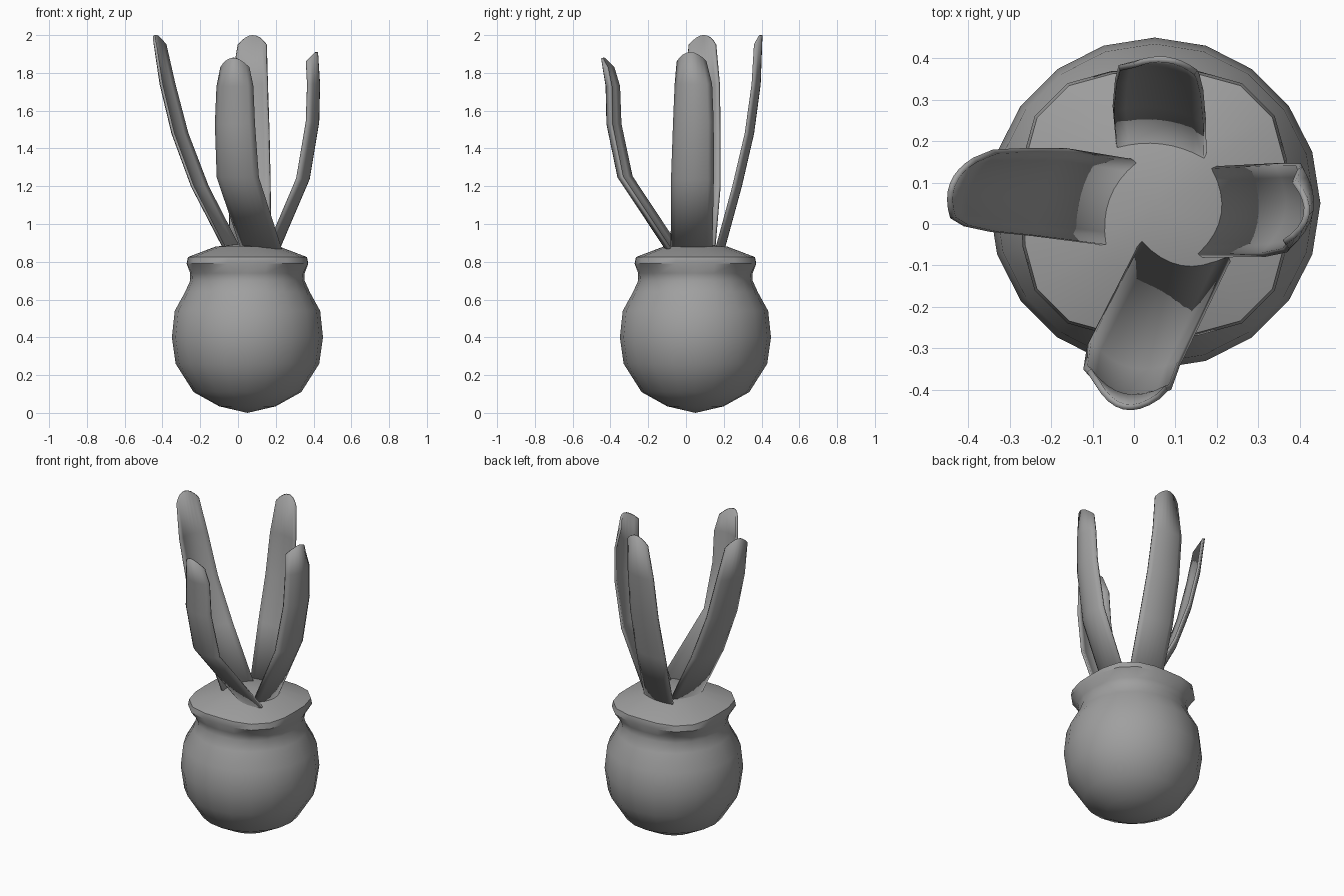
import bpy, bmesh, math
from mathutils import Vector

cube = bpy.data.objects.get("Cube")
if cube:
    bpy.data.objects.remove(cube, do_unlink=True)

grey = bpy.data.materials.new("plain_grey")
grey.use_nodes = True
grey.diffuse_color = (0.35, 0.35, 0.35, 1)
grey.node_tree.nodes["Principled BSDF"].inputs["Base Color"].default_value = (0.35, 0.35, 0.35, 1)


def finish(name, bm, thickness=0):
    """Turn a bmesh into a smooth-shaded object, optionally thickened."""
    bmesh.ops.recalc_face_normals(bm, faces=bm.faces)
    mesh = bpy.data.meshes.new(name)
    bm.to_mesh(mesh)
    bm.free()
    mesh.materials.append(grey)
    obj = bpy.data.objects.new(name, mesh)
    bpy.context.collection.objects.link(obj)
    if thickness:
        solid = obj.modifiers.new("thickness", 'SOLIDIFY')
        solid.thickness = thickness
        solid.offset = 0
    bpy.ops.object.select_all(action='DESELECT')
    obj.select_set(True)
    bpy.context.view_layer.objects.active = obj
    bpy.ops.object.shade_smooth_by_angle(angle=math.radians(40))
    return obj


def skin(bm, rows, closed=False):
    """Bridge consecutive rows of vertices with quads."""
    for a, b in zip(rows, rows[1:]):
        count = len(a)
        for i in range(count if closed else count - 1):
            j = (i + 1) % count
            bm.faces.new((a[i], a[j], b[j], b[i]))


# Round pot: lathe rings of radius, height and squareness of the rim
CENTRE = Vector((0.05, 0.05, 0))
SEGMENTS = 20
PROFILE = [(0.15, 0.035, 0), (0.285, 0.11, 0), (0.38, 0.26, 0), (0.4, 0.4, 0),
           (0.385, 0.54, 0), (0.33, 0.64, 0), (0.303, 0.7, 0.01), (0.303, 0.74, 0.02),
           (0.322, 0.79, 0.04), (0.315, 0.825, 0.04), (0.17, 0.88, 0.01)]
bm = bmesh.new()
rings = []
for radius, z, square in PROFILE:
    ring = []
    for i in range(SEGMENTS):
        a = math.tau * i / SEGMENTS
        r = radius + square * (1 - math.cos(4 * a)) / 2
        ring.append(bm.verts.new(CENTRE + Vector((r * math.cos(a), r * math.sin(a), z))))
    rings.append(ring)
skin(bm, rings, closed=True)
for ring, z in ((rings[0], 0), (rings[-1], 0.9)):
    pole = bm.verts.new(CENTRE + Vector((0, 0, z)))
    for i in range(SEGMENTS):
        bm.faces.new((ring[i], ring[(i + 1) % SEGMENTS], pole))
finish("pot", bm)


# Leaves: curved strips, hollow towards the middle, with rounded tips
HALF_WIDTHS = (0.108, 0.111, 0.105, 0.096, 0.075)
TIP_DROPS = (0, 0, 0, 0, 0.05)
COLUMNS = 8


def leaf(name, facing, path, bow):
    a = math.radians(facing)
    outward = Vector((math.cos(a), math.sin(a), 0))
    across = Vector((-math.sin(a), math.cos(a), 0))
    bm = bmesh.new()
    rows = []
    for point, half, drop in zip(path, HALF_WIDTHS, TIP_DROPS):
        row = []
        for i in range(COLUMNS + 1):
            u = 2 * i / COLUMNS - 1
            co = Vector(point) + across * half * u + outward * bow * (1 - u * u)
            co.z -= drop * u * u
            row.append(bm.verts.new(co))
        rows.append(row)
    skin(bm, rows)
    finish(name, bm, 0.014)


leaf("right_leaf", 159, [(-0.03, 0.05, 0.87), (-0.2, 0.075, 1.2), (-0.305, 0.08, 1.48),
                         (-0.37, 0.085, 1.74), (-0.41, 0.085, 2.0)], 0.03)
leaf("back_leaf", 83, [(0.065, 0.175, 0.87), (0.06, 0.265, 1.2), (0.06, 0.33, 1.48),
                       (0.06, 0.365, 1.74), (0.075, 0.375, 2.0)], 0.022)
leaf("left_leaf", -9, [(0.172, 0.03, 0.87), (0.33, 0.035, 1.24), (0.38, 0.04, 1.54),
                       (0.385, 0.04, 1.74), (0.375, 0.03, 1.91)], 0.042)
leaf("front_leaf", -103, [(0.125, -0.06, 0.87), (0, -0.312, 1.25), (-0.015, -0.37, 1.53),
                          (-0.015, -0.375, 1.73), (-0.015, -0.4, 1.88)], 0.042)
